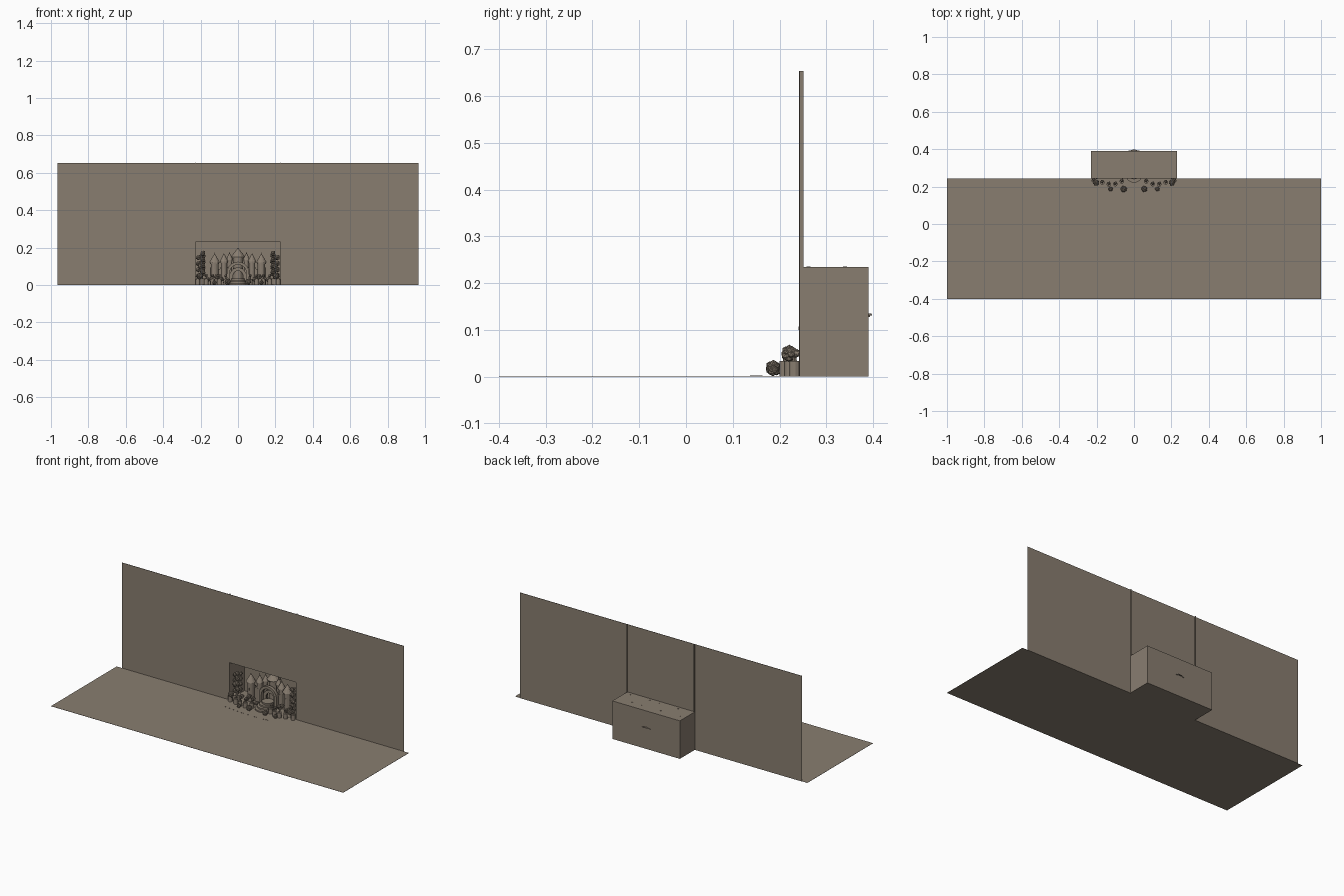
import bpy, bmesh, math, random
from mathutils import Matrix, Vector

random.seed(4)
cube = bpy.data.objects.get("Cube")
if cube:
    bpy.data.objects.remove(cube, do_unlink=True)

stone = bpy.data.materials.new("warm_grey_stone")
stone.use_nodes = True
colour = (0.25, 0.207, 0.163, 1)
stone.diffuse_color = colour
stone.node_tree.nodes["Principled BSDF"].inputs["Base Color"].default_value = colour


def finish(name, bm, smooth=False):
    mesh = bpy.data.meshes.new(name)
    bm.to_mesh(mesh)
    bm.free()
    mesh.materials.append(stone)
    for face in mesh.polygons:
        face.use_smooth = smooth
    obj = bpy.data.objects.new(name, mesh)
    bpy.context.collection.objects.link(obj)
    return obj


def add_box(bm, x0, x1, y0, y1, z0, z1):
    mid = Vector((x0 + x1, y0 + y1, z0 + z1)) / 2
    size = Matrix.Diagonal((x1 - x0, y1 - y0, z1 - z0, 1))
    bmesh.ops.create_cube(bm, size=1, matrix=Matrix.Translation(mid) @ size)


def box(name, *bounds):
    bm = bmesh.new()
    add_box(bm, *bounds)
    return finish(name, bm)


def add_cone(bm, x, y, z, r0, r1, h, sides=12):
    bmesh.ops.create_cone(bm, cap_ends=True, segments=sides, radius1=r0, radius2=r1,
                          depth=h, matrix=Matrix.Translation((x, y, z + h / 2)))


def add_bush(bm, x, y, z, r, lumps=9):
    # A cluster of small faceted leaf balls around a core
    bmesh.ops.create_icosphere(bm, subdivisions=2, radius=r * 0.75,
                               matrix=Matrix.Translation((x, y, z)))
    for i in range(lumps):
        height = 1 - 2 * (i + 0.5) / lumps
        ring = math.sqrt(1 - height * height)
        offset = Vector((ring * math.cos(i * 2.4), ring * math.sin(i * 2.4), height))
        place = Vector((x, y, z)) + offset * r * 0.6
        bmesh.ops.create_icosphere(bm, subdivisions=1, radius=r * random.uniform(0.35, 0.45),
                                   matrix=Matrix.Translation(place))


# Ground and tall wall with an opening
W, H = 0.228, 0.235
FRONT, BACK = 0.242, 0.39
box("ground", -1, 1, -0.4, FRONT, 0, 0.001)
for side, name in ((-1, "right"), (1, "left")):
    a, b = sorted((side * W, side * 0.965))
    box(name + "_wall", a, b, FRONT, FRONT + 0.002, 0, 0.653)
    a, b = sorted((side * W, side * (W + 0.003)))
    box(name + "_wall_rib", a, b, FRONT, 0.251, 0, 0.654)
    box(name + "_niche_side", a, b, FRONT, BACK, 0, H)
box("upper_wall", -W, W, FRONT, FRONT + 0.002, H - 0.004, 0.653)

# Niche box behind the opening
box("niche_back", -W, W, BACK - 0.002, BACK, 0, H)
box("niche_roof", -W, W, FRONT, BACK, H - 0.003, H)
box("niche_floor", -W, W, FRONT, BACK, 0, 0.002)

# Ceiling lamps in two rows
bm = bmesh.new()
for row in (0.262, 0.34):
    for i in range(7):
        add_cone(bm, -0.195 + i * 0.065, row, H - 0.006, 0.004, 0.004, 0.007, 8)
finish("ceiling_lamps", bm)

# Small ornament on the back
bm = bmesh.new()
add_cone(bm, 0, BACK, 0.131, 0.018, 0.014, 0.004, 20)
bmesh.ops.scale(bm, vec=(1, 0.45, 1), space=Matrix.Translation((0, -BACK, 0)), verts=bm.verts)
for x in (-0.024, 0.024):
    add_box(bm, x - 0.005, x + 0.005, BACK, BACK + 0.004, 0.128, 0.132)
finish("back_ornament", bm)


# Castle towers with pointed roofs and battlements
def tower(name, x, y, r, h, roof):
    bm = bmesh.new()
    add_cone(bm, x, y, 0, r, r, h)
    add_cone(bm, x, y, h - 0.008, r * 1.2, r * 1.2, 0.008)
    add_cone(bm, x, y, h, r * 1.45, 0, roof)
    add_cone(bm, x, y, h + roof - 0.004, 0.0015, 0.0005, 0.012, 6)
    add_box(bm, x - 0.003, x + 0.003, y - r - 0.001, y, h * 0.6, h * 0.6 + 0.014)
    finish(name, bm)


tower("central_tower", 0, 0.35, 0.027, 0.15, 0.05)
for side, name in ((-1, "right"), (1, "left")):
    tower(name + "_inner_tower", side * 0.045, 0.335, 0.013, 0.135, 0.04)
    tower(name + "_middle_tower", side * 0.075, 0.32, 0.016, 0.125, 0.045)
    tower(name + "_outer_tower", side * 0.125, 0.305, 0.02, 0.12, 0.05)

bm = bmesh.new()
for side in (-1, 1):
    a, b = sorted((side * 0.05, side * 0.15))
    add_box(bm, a, b, 0.312, 0.325, 0, 0.085)
    for i in range(6):
        x = side * (0.055 + i * 0.018)
        add_box(bm, x - 0.005, x + 0.005, 0.312, 0.325, 0.085, 0.094)
finish("castle_walls", bm)


# Gate arches extruded from half-round outlines
def arch(name, y, depth, outer, inner, foot, spring):
    bm = bmesh.new()
    ring = []
    for r in (outer, inner):
        pts = [(r, foot)] + [(r * math.cos(math.pi * i / 16), spring + r * math.sin(math.pi * i / 16))
                             for i in range(17)] + [(-r, foot)]
        ring.append([bm.verts.new((x, y, z)) for x, z in pts])
    for i in range(len(ring[0]) - 1):
        bm.faces.new((ring[0][i], ring[0][i + 1], ring[1][i + 1], ring[1][i]))
    made = bmesh.ops.extrude_face_region(bm, geom=bm.faces[:])
    bmesh.ops.translate(bm, vec=(0, depth, 0),
                        verts=[v for v in made["geom"] if isinstance(v, bmesh.types.BMVert)])
    bmesh.ops.recalc_face_normals(bm, faces=bm.faces[:])
    finish(name, bm)


arch("gate_arch", 0.29, 0.02, 0.06, 0.044, 0, 0.065)
arch("inner_gate_arch", 0.31, 0.012, 0.044, 0.026, 0, 0.05)

# Half-round steps leading to the gate
bm = bmesh.new()
for i in range(4):
    add_cone(bm, 0, 0.255 + i * 0.012, 0, 0.052 - i * 0.006, 0.052 - i * 0.006, 0.009 * (i + 1), 24)
finish("gate_steps", bm)

# Round planter posts and shrubs along the curved front
posts = ((0.215, 0.232), (0.17, 0.222), (0.135, 0.212), (0.1, 0.213), (0.065, 0.228))
bm = bmesh.new()
leaves = bmesh.new()
for side in (-1, 1):
    for x, y in posts:
        add_cone(bm, side * x, y, 0, 0.012, 0.012, 0.033, 14)
        add_cone(bm, side * x, y, 0.033, 0.005, 0.004, 0.008, 8)
        add_bush(leaves, side * x, y + 0.006, 0.05, 0.01, 6)
    add_cone(bm, side * 0.2, 0.27, 0, 0.026, 0.026, 0.035, 14)
    for x, y, r in ((0.055, 0.187, 0.018), (0.125, 0.187, 0.013), (0.203, 0.221, 0.019)):
        z = 0.05 if x > 0.2 else r
        add_bush(leaves, side * x, y, z, r, 14)
finish("planter_posts", bm)
finish("front_shrubs", leaves)

# Tall leafy trees at both sides
for side, name in ((-1, "right"), (1, "left")):
    bm = bmesh.new()
    add_cone(bm, side * 0.195, 0.275, 0.03, 0.008, 0.005, 0.13, 8)
    for i in range(12):
        add_bush(bm, side * (0.195 + 0.016 * math.cos(i * 2.1)),
                 0.275 + 0.016 * math.sin(i * 2.1), 0.05 + i * 0.0108, 0.016, 7)
    add_bush(bm, side * 0.2, 0.254, 0.1, 0.016, 8)
    finish(name + "_tree", bm)

# Low shrubs inside the niche
bm = bmesh.new()
for side in (-1, 1):
    for i in range(5):
        add_bush(bm, side * (0.065 + i * 0.024), 0.268 + 0.01 * (i % 2),
                 0.016 + 0.014 * (i % 3), 0.015, 8)
finish("inner_shrubs", bm)

# Curved row of flat floor studs
bm = bmesh.new()
for i in range(31):
    x = -0.225 + i * 0.015
    add_cone(bm, x, 0.14 + 0.4 * x * x, 0.001, 0.003, 0.003, 0.001, 8)
finish("floor_studs", bm)
